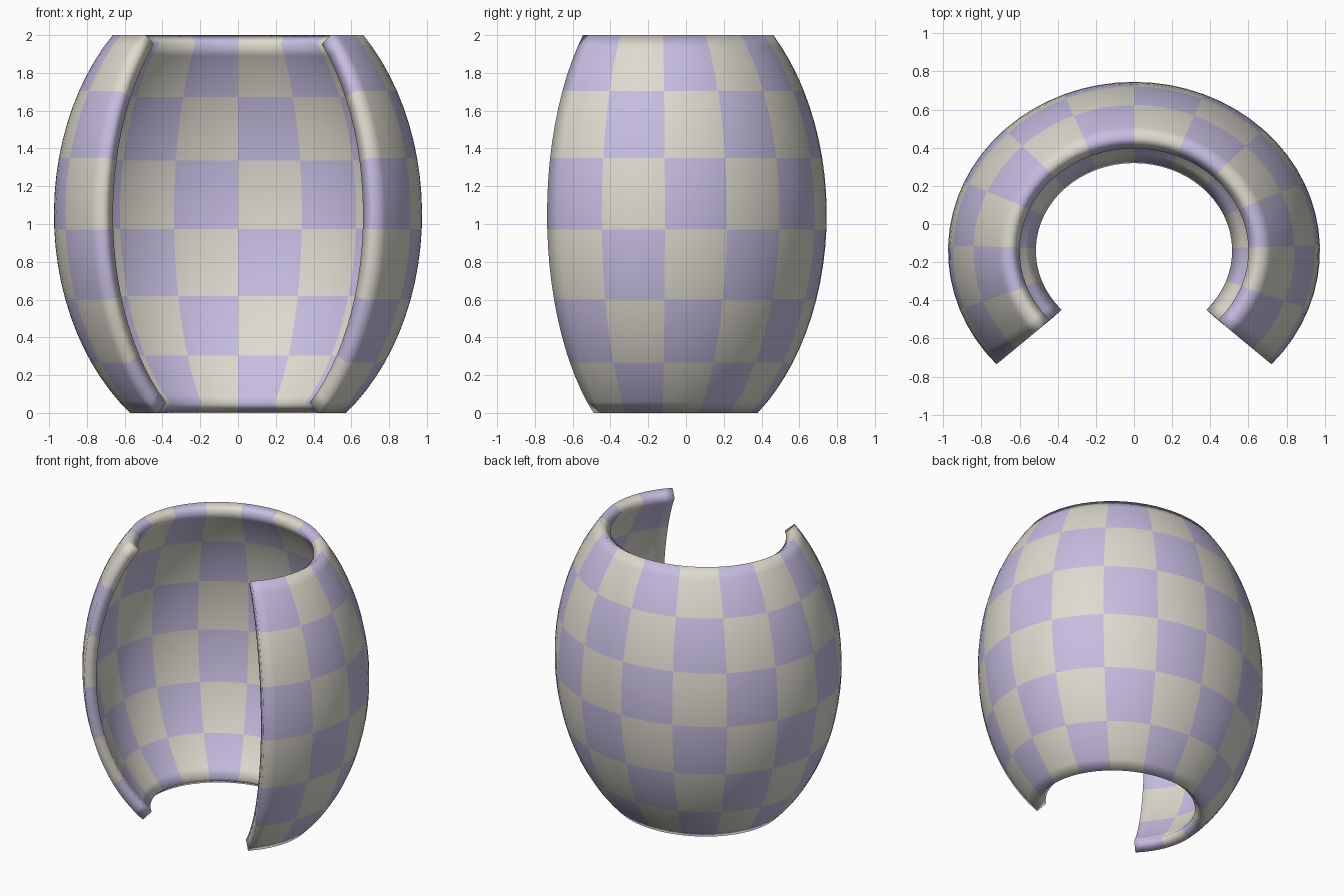
import bpy
import bmesh
from math import sin, cos, radians

# Remove the default cube
cube = bpy.data.objects.get("Cube")
if cube:
    bpy.data.objects.remove(cube, do_unlink=True)


def make_material(name, rgb):
    mat = bpy.data.materials.new(name)
    mat.use_nodes = True
    color = (*rgb, 1.0)
    mat.diffuse_color = color
    mat.node_tree.nodes["Principled BSDF"].inputs["Base Color"].default_value = color
    return mat


# Ellipsoid patch: checks per side, quads per check, radii, centre, angle ranges
COLS, ROWS, CUTS = 12, 6, 4
RX, RY, RZ = 0.975, 0.885, 1.297
CY, CZ = -0.14, 1.05
SWEEP = 264.6
LOW, HIGH = -54.05, 47.1


def surface_point(u, v):
    around = radians(90 + SWEEP * (0.5 - u))
    up = radians(LOW + (HIGH - LOW) * v)
    return (RX * cos(up) * cos(around),
            CY + RY * cos(up) * sin(around),
            CZ + RZ * sin(up))


# Open barrel shell, checkered by column and row
nu, nv = COLS * CUTS, ROWS * CUTS
bm = bmesh.new()
grid = [[bm.verts.new(surface_point(i / nu, j / nv)) for j in range(nv + 1)]
        for i in range(nu + 1)]
for i in range(nu):
    for j in range(nv):
        face = bm.faces.new((grid[i][j], grid[i][j + 1],
                             grid[i + 1][j + 1], grid[i + 1][j]))
        face.smooth = True
        face.material_index = (i // CUTS + j // CUTS) % 2

# Make the face normals point away from the axis
bm.normal_update()
for face in list(bm.faces):
    c = face.calc_center_median()
    if face.normal.x * c.x + face.normal.y * (c.y - CY) < 0:
        face.normal_flip()

mesh = bpy.data.meshes.new("barrel_cuff")
bm.to_mesh(mesh)
bm.free()
mesh.materials.append(make_material("lavender", (0.57, 0.51, 0.75)))
mesh.materials.append(make_material("warm_ivory", (0.73, 0.70, 0.62)))
cuff = bpy.data.objects.new("barrel_cuff", mesh)
bpy.context.collection.objects.link(cuff)

# Wall thickness grows inward
wall = cuff.modifiers.new("wall", 'SOLIDIFY')
wall.thickness = 0.08
wall.offset = -1
wall.use_rim = True
